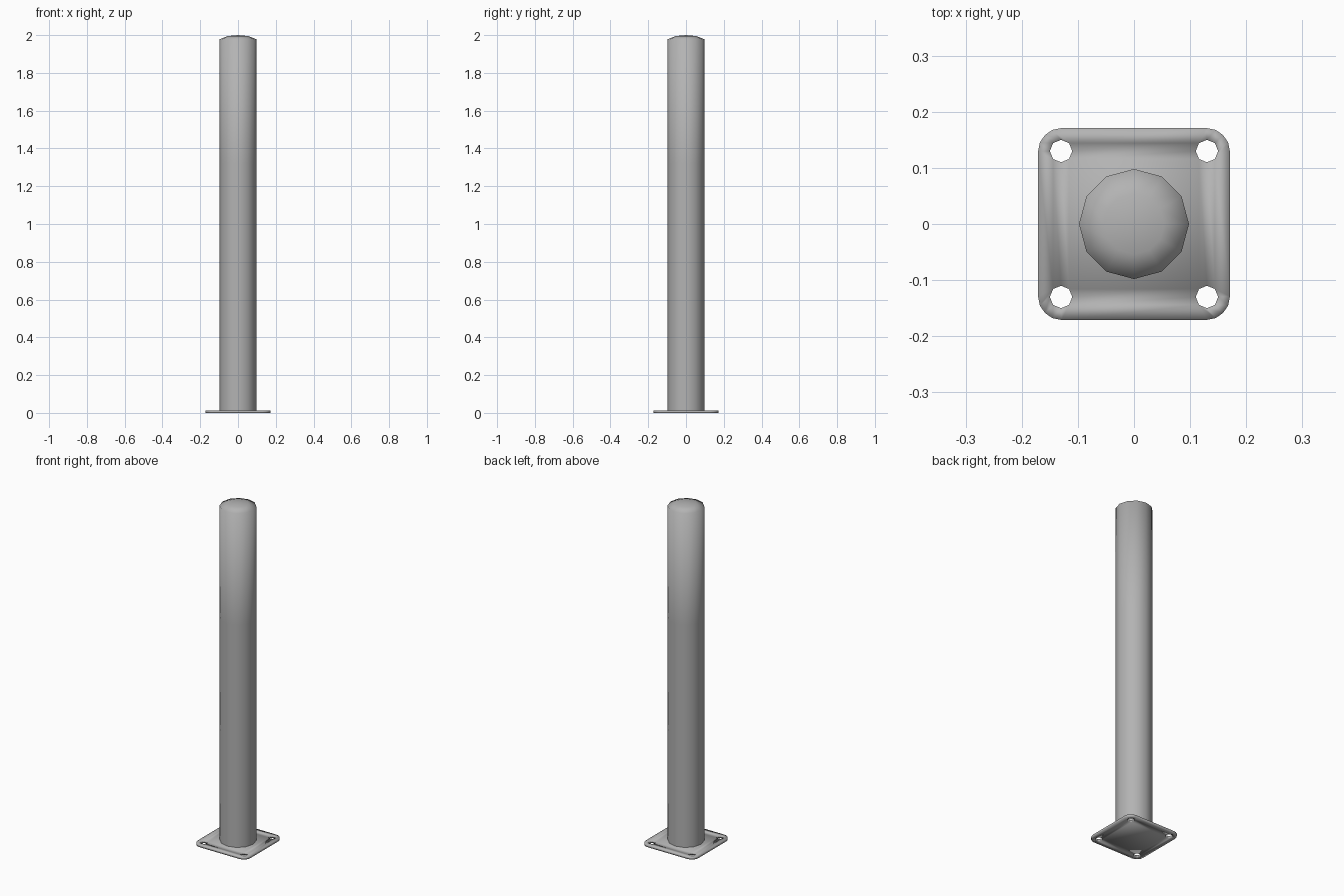
import bpy, bmesh, math

if "Cube" in bpy.data.objects:
    bpy.data.objects.remove(bpy.data.objects["Cube"])

# Dark grey paint shared by both parts
paint = bpy.data.materials.new("dark_grey_paint")
paint.diffuse_color = (0.45, 0.45, 0.45, 1)
paint.use_nodes = True
paint.node_tree.nodes["Principled BSDF"].inputs["Base Color"].default_value = paint.diffuse_color


def finish(bm, name):
    bmesh.ops.recalc_face_normals(bm, faces=bm.faces)
    for f in bm.faces:
        f.smooth = True
    me = bpy.data.meshes.new(name)
    bm.to_mesh(me)
    bm.free()
    me.materials.append(paint)
    ob = bpy.data.objects.new(name, me)
    bpy.context.collection.objects.link(ob)
    return ob


def arc(bm, cx, cy, z, r, start, sweep, steps, count):
    return [bm.verts.new((cx + r * math.cos(start + sweep * i / steps),
                          cy + r * math.sin(start + sweep * i / steps), z))
            for i in range(count)]


# Base plate: rounded square with four octagonal bolt holes
HALF, CORNER, THICK, HOLE = 0.171, 0.042, 0.013, 0.13
bm = bmesh.new()
holes, corners = [], []
c = HALF - CORNER
for i, (sx, sy) in enumerate([(1, 1), (-1, 1), (-1, -1), (1, -1)]):
    start = i * math.pi / 2
    holes.append(arc(bm, sx * HOLE, sy * HOLE, 0, 0.02, start, math.tau, 8, 8))
    corners.append(arc(bm, sx * c, sy * c, 0, CORNER, start, math.pi / 2, 4, 5))
bm.faces.new([h[5] for h in holes])
for i in range(4):
    h, k = holes[i], corners[i]
    h2, k2 = holes[(i + 1) % 4], corners[(i + 1) % 4]
    # Strips along one side, from the outer edge inwards
    bm.faces.new((k[4], k2[0], h2[7], h[3]))
    bm.faces.new((h[3], h2[7], h2[6], h[4]))
    bm.faces.new((h[4], h2[6], h2[5], h[5]))
    # Rounded corner outside the hole
    for j in range(4):
        bm.faces.new((h[(7 + j) % 8], k[j], k[j + 1], h[j]))
ext = bmesh.ops.extrude_face_region(bm, geom=bm.faces[:], use_keep_orig=True)
bmesh.ops.translate(bm, vec=(0, 0, THICK),
                    verts=[g for g in ext['geom'] if isinstance(g, bmesh.types.BMVert)])
finish(bm, "base_plate")

# Post: twelve-sided tube with a shallow domed cap
bm = bmesh.new()
rings = [arc(bm, 0, 0, z, r, 0, math.tau, 12, 12) for r, z in
         [(0.098, THICK * 0.5), (0.098, 0.66), (0.098, 1.32), (0.098, 1.978), (0.054, 1.995)]]
for lo, hi in zip(rings, rings[1:]):
    for i in range(12):
        bm.faces.new((lo[i - 1], lo[i], hi[i], hi[i - 1]))
tip = bm.verts.new((0, 0, 2.0))
for i in range(12):
    bm.faces.new((rings[-1][i - 1], rings[-1][i], tip))
finish(bm, "post")
